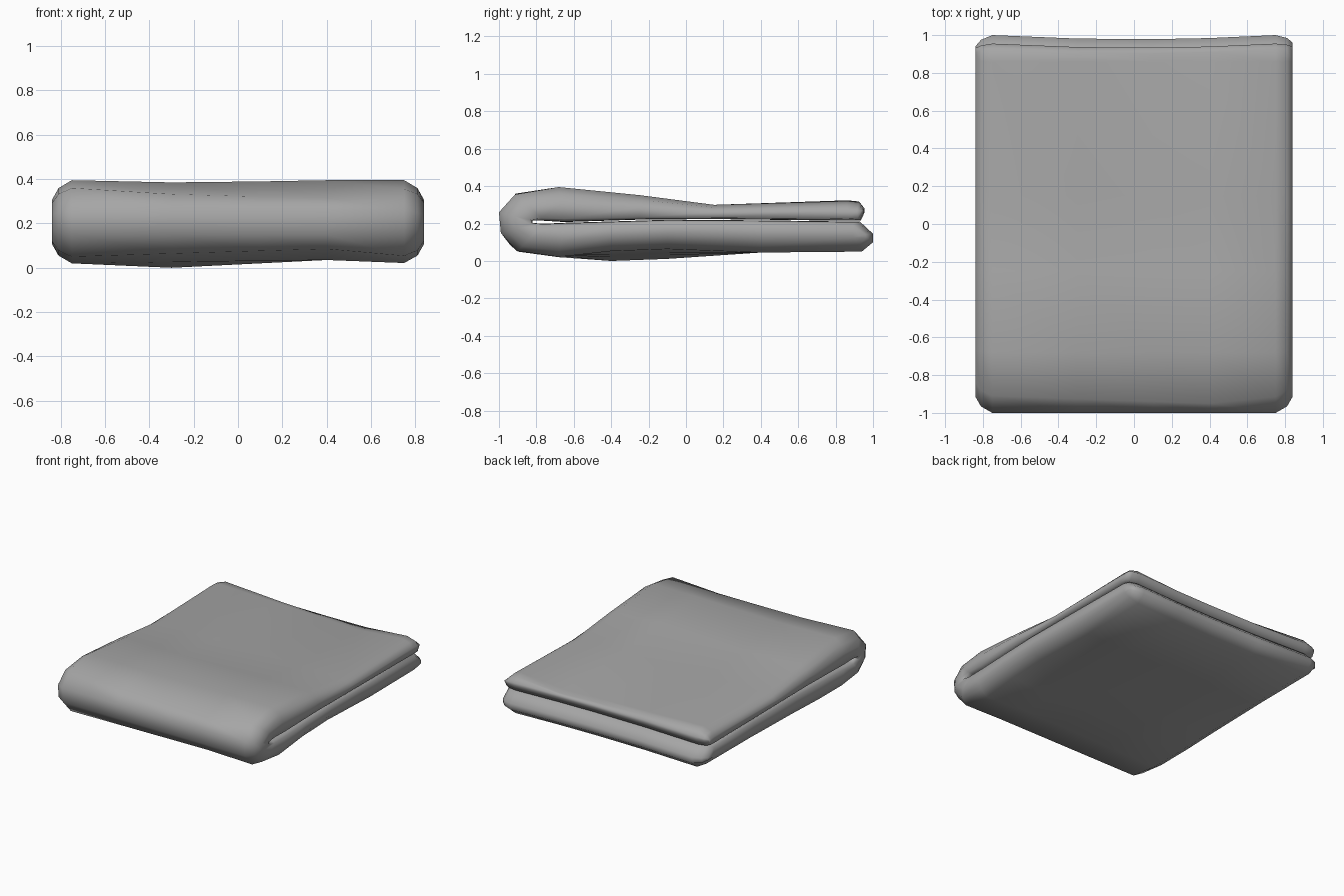
import bpy
import bmesh
from mathutils import Vector

cube = bpy.data.objects.get("Cube")
if cube:
    bpy.data.objects.remove(cube, do_unlink=True)

# Folded strip in side section: (outer y, outer z, inner y, inner z)
SECTION = [
    (.955, .28, .955, .26), (.925, .318, .935, .217), (.86, .324, .86, .215),
    (.15, .30, .15, .224), (-.25, .352, -.25, .221), (-.68, .395, -.65, .208),
    (-.91, .36, -.76, .215), (-1, .26, -.82, .215), (-.99, .15, -.82, .203),
    (-.9, .05, -.76, .199), (-.68, .02, -.65, .204), (-.4, .015, -.4, .211),
    (-.1, .026, -.1, .22), (.4, .045, .4, .217), (.94, .05, .93, .21),
    (1, .10, 1, .145),
]
FOLD = 8  # pairs before this index belong to the upper layer

# Stations across the width:
# x, outer thickness, inner thickness, pull-in of the open ends, slump
STATIONS = [
    (-.84, .04, .82, .06, 0), (-.81, .62, .97, .025, 0), (-.75, 1, 1, 0, 0),
    (-.3, 1, 1, 0, .4), (.1, 1, 1, 0, .75), (.4, 1, 1, 0, 1),
    (.75, 1, 1, 0, .1), (.81, .62, .97, .015, 0), (.84, .04, .82, .04, 0),
]

# Rows that slump along the width: section index -> (y shift, z shift)
SLUMP = {1: (0, -.04), 2: (0, -.035), 6: (-.04, -.045),
         9: (-.04, .035), 10: (0, .015)}


def section_points(x, outer_scale, inner_scale, pull, slump):
    """Outer and inner points of the strip at one station."""
    outer, inner = [], []
    for i, (oy, oz, iy, iz) in enumerate(SECTION):
        # gentle unevenness of the cloth
        dy, dz = SLUMP.get(i, (0, 0))
        oy += dy * slump
        oz += dz * slump
        if i < FOLD - 1 and oy < 0:
            oz -= .012 * max(0, 1 - abs(x + .2) / .55)
        if i > FOLD and -.5 < oy < 0:
            oz += .05 * max(x, -.3) + (.02 if x < -.5 else 0)
        a, b = Vector((x, oy, oz)), Vector((x, iy, iz))
        # open ends sag in the middle and round off at the corners
        if oy > .9:
            shift = pull * (.4 if i < FOLD else 1)
            shift += .022 * max(0, 1 - (x / .75) ** 2)
            a.y -= shift
            b.y -= shift
        mid, half = (a + b) / 2, (a - b) / 2
        outer.append(mid + half * outer_scale)
        inner.append(mid - half * inner_scale)
    return outer, inner


# Loft the closed sections and cap both side edges
bm = bmesh.new()
rings = []
for station in STATIONS:
    outer, inner = section_points(*station)
    rings.append([bm.verts.new(p) for p in outer + inner[::-1]])
count = len(rings[0])
for left, right in zip(rings, rings[1:]):
    for i in range(count):
        j = (i + 1) % count
        bm.faces.new((left[i], left[j], right[j], right[i]))
for ring in (rings[0], rings[-1]):
    for i in range(len(SECTION) - 1):
        bm.faces.new((ring[i], ring[i + 1], ring[count - 2 - i], ring[count - 1 - i]))
bmesh.ops.recalc_face_normals(bm, faces=bm.faces)
for face in bm.faces:
    face.smooth = True

mesh = bpy.data.meshes.new("folded_cloth")
bm.to_mesh(mesh)
bm.free()
cloth = bpy.data.objects.new("folded_cloth", mesh)
bpy.context.collection.objects.link(cloth)

# Plain grey cloth
grey = bpy.data.materials.new("cloth_grey")
grey.use_nodes = True
colour = (.38, .38, .38, 1)
grey.diffuse_color = colour
grey.node_tree.nodes["Principled BSDF"].inputs["Base Color"].default_value = colour
mesh.materials.append(grey)
